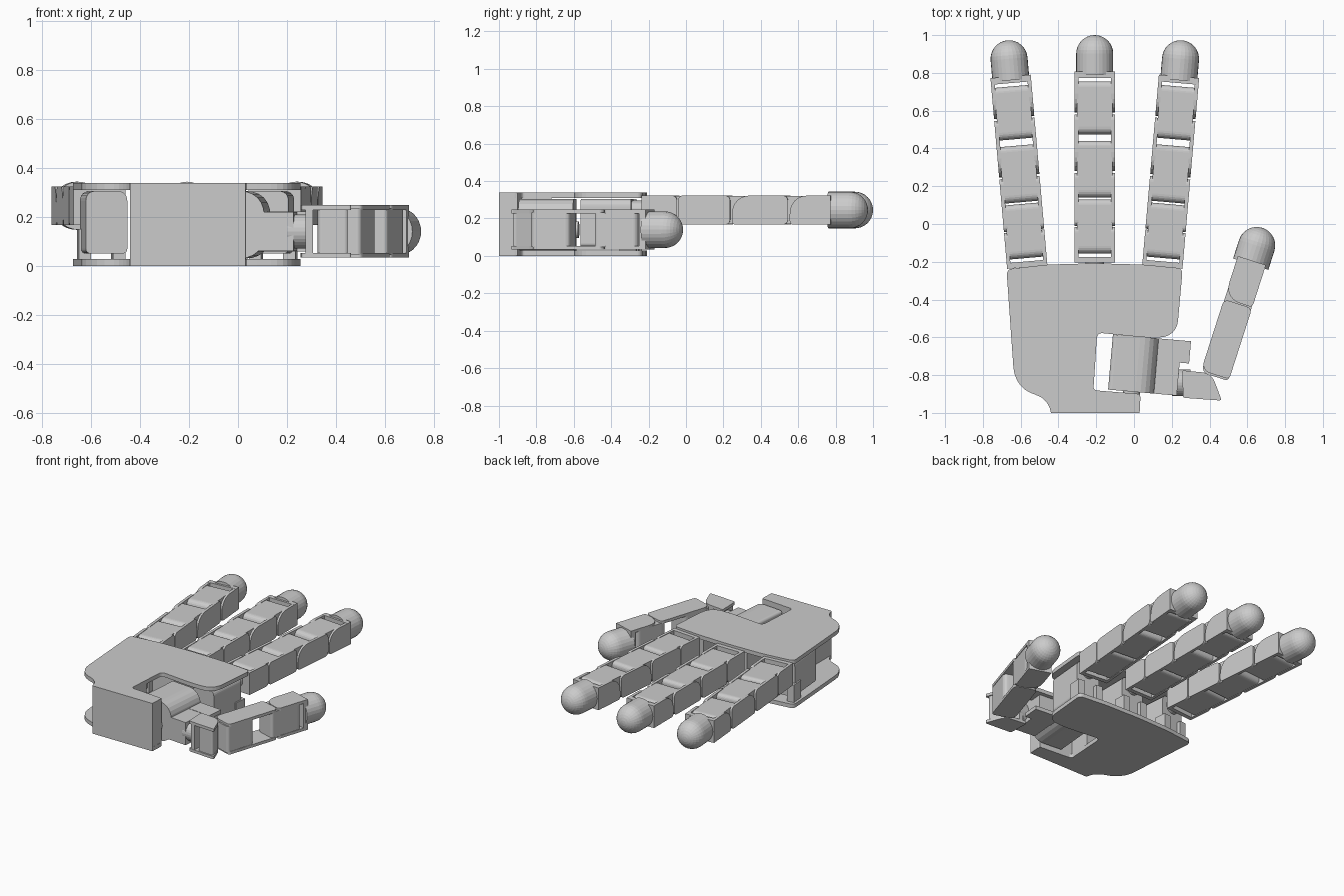
import bpy, bmesh
from math import radians, sin, cos, pi
from mathutils import Matrix, Vector

if "Cube" in bpy.data.objects:
    bpy.data.objects.remove(bpy.data.objects["Cube"])

I = Matrix.Identity(4)


def finish(name, bm, mat):
    bmesh.ops.remove_doubles(bm, verts=bm.verts, dist=1e-5)
    bmesh.ops.recalc_face_normals(bm, faces=bm.faces)
    me = bpy.data.meshes.new(name)
    bm.to_mesh(me)
    bm.free()
    ob = bpy.data.objects.new(name, me)
    ob.matrix_world = mat
    bpy.context.collection.objects.link(ob)
    return ob


def fillet(pts, steps=6):
    """Turn (u, v, radius) corners into a rounded outline."""
    out = []
    for i, (u, v, r) in enumerate(pts):
        p = Vector((u, v))
        if r == 0:
            out.append(p)
            continue
        a = Vector(pts[i - 1][:2]) - p
        b = Vector(pts[(i + 1) % len(pts)][:2]) - p
        a, b = p + a.normalized() * r, p + b.normalized() * r
        for k in range(steps + 1):
            t = k / steps
            w = (1 - t) ** 2, 2 * t * (1 - t) * 0.85, t * t
            out.append((a * w[0] + p * w[1] + b * w[2]) / sum(w))
    return out


def prism(name, pts, axis, lo, hi, mat=I):
    """Extrude a rounded outline along the given axis."""
    place = {'x': lambda u, v, w: (w, u, v), 'y': lambda u, v, w: (u, w, v),
             'z': lambda u, v, w: (u, v, w)}[axis]
    outline = fillet(pts)
    bm = bmesh.new()
    a = [bm.verts.new(place(u, v, lo)) for u, v in outline]
    b = [bm.verts.new(place(u, v, hi)) for u, v in outline]
    bm.faces.new(a)
    bm.faces.new(b)
    n = len(a)
    for i in range(n):
        bm.faces.new((a[i], a[(i + 1) % n], b[(i + 1) % n], b[i]))
    return finish(name, bm, mat)


def box(name, x, y, z, mat=I):
    pts = [(x[0], y[0], 0), (x[1], y[0], 0), (x[1], y[1], 0), (x[0], y[1], 0)]
    return prism(name, pts, 'z', z[0], z[1], mat)


def lathe(name, prof, mat):
    """Spin a (radius, y) profile about the y axis."""
    bm = bmesh.new()
    vs = [bm.verts.new((r, y, 0)) for r, y in prof]
    es = [bm.edges.new(e) for e in zip(vs, vs[1:])]
    bmesh.ops.spin(bm, geom=vs + es, cent=(0, 0, 0), axis=(0, 1, 0), angle=2 * pi, steps=28)
    return finish(name, bm, mat)


def place(x, y, z, turn=0, roll=0):
    return Matrix.Translation((x, y, z)) @ Matrix.Rotation(radians(turn), 4, 'Z') @ \
        Matrix.Rotation(radians(roll), 4, 'Y')


W, B, T = 0.107, 0.093, 0.078      # half bracket width, body width, thickness


def lobe(y0, y1, r, t=T):
    return [(y0, -t, 0.02), (y1, -t, 0.03), (y1, t, 0.03), (y0, t, r)]


def finger(name, mat, plates, bodies, end, tip):
    # side plates of the brackets
    for i, (y0, y1, r) in enumerate(plates):
        for s, side in ((-1, "left"), (1, "right")):
            lo, hi = sorted((s * (B - 0.006), s * W))
            prism(f"{name}_plate_{i}_{side}", lobe(y0, y1, r), 'x', lo, hi, mat)
    # motor bodies
    for i, (y0, y1) in enumerate(bodies):
        prism(f"{name}_motor_{i}", lobe(y0, y1, 0.04, T - 0.003), 'x', -B, B, mat)
    # end bracket and domed tip
    box(f"{name}_end_bracket", (-W, W), (end, end + 0.035), (-T, T), mat)
    r, y0 = 0.098, end + 0.015
    arc = [(r * cos(a * pi / 16), tip - r + r * sin(a * pi / 16)) for a in range(8)]
    lathe(f"{name}_tip", [(0, y0), (r, y0)] + arc + [(0, tip)], mat)


# palm plates, with the notch for the thumb
palm = [(-0.44, -1, 0), (0.03, -1, 0), (0.035, -0.9, 0.02), (-0.215, -0.88, 0.02),
        (-0.195, -0.575, 0.03), (0.05, -0.6, 0.03), (0.225, -0.6, 0.09), (0.258, -0.235, 0.03),
        (0.05, -0.215, 0.03), (-0.21, -0.208, 0.05), (-0.46, -0.215, 0.03),
        (-0.675, -0.24, 0.03), (-0.63, -0.88, 0.12), (-0.45, -0.92, 0.08)]
for name, z in (("palm_bottom_plate", 0), ("palm_top_plate", 0.31)):
    prism(name, palm, 'z', z, z + 0.028)

# wrist block between the plates
wrist = [(-0.44, -1, 0), (0.03, -1, 0), (0.033, -0.9, 0), (-0.217, -0.88, 0),
         (-0.21, -0.72, 0), (-0.44, -0.72, 0)]
prism("wrist_block", wrist, 'z', 0.001, 0.337)

# three fingers, each with a spread motor in the palm
plates = [(0, 0.19, 0.02), (0.195, 0.475, 0.03), (0.485, 0.785, 0.1), (0.795, 1.0, 0.1)]
bodies = [(0.048, 0.335), (0.345, 0.645), (0.68, 0.96)]
for name, x, y, turn in (("left_finger", -0.565, -0.228, 5), ("middle_finger", -0.208, -0.205, 0),
                         ("right_finger", 0.15, -0.228, -5)):
    m = place(x, y, 0.245, turn)
    finger(name, m, plates, bodies, 0.978, 1.205)
    box(name + "_base_bracket", (-W, W), (0, 0.03), (-T, T), m)
    lathe(name + "_pivot", [(0, -0.08), (0.05, -0.08), (0.05, 0.005), (0, 0.005)], m)
    p = place(x, y, 0, turn)
    prism(name + "_spread_motor", [(-0.085, 0.05, 0.02), (0.085, 0.05, 0.02),
          (0.085, 0.305, 0.04), (-0.085, 0.305, 0.04)], 'y', -0.33, -0.06, p)
    for s in (-1, 1):
        box(name + "_motor_post", (s * 0.07 - 0.025, s * 0.07 + 0.025), (-0.12, -0.03),
            (0.02, 0.15), p)

# thumb base motor with rounded outer edges, and its swing bracket
m = place(0, -0.743, 0, -5)
prism("thumb_base_motor", [(-0.125, 0.03, 0.02), (0.12, 0.03, 0.1), (0.12, 0.305, 0.1),
      (-0.125, 0.305, 0.02)], 'y', -0.145, 0.148, m)
box("thumb_swing_motor", (0.06, 0.24), (-0.145, 0.12), (0.06, 0.22), m)
box("thumb_swing_arm", (0.05, 0.29), (0.03, 0.148), (0.195, 0.222), m)
box("thumb_swing_arm_lower", (0.05, 0.29), (0.03, 0.148), (0.058, 0.085), m)
lathe("thumb_base_axle", [(0, -0.158), (0.045, -0.158), (0.045, 0.17), (0, 0.17)],
      place(0, -0.743, 0.14, -5))
lathe("thumb_hub", [(0, 0), (0.07, 0), (0.07, 0.1), (0, 0.1)], place(0.2, -0.84, 0.14, -90))

# thumb corner bracket
corner = [(0.255, -0.775, 0.01), (0.41, -0.79, 0.05), (0.465, -0.935, 0.015), (0.26, -0.92, 0.01)]
for name, z in (("thumb_corner_lower", 0.033), ("thumb_corner_upper", 0.227)):
    prism(name, corner, 'z', z, z + 0.02)
box("thumb_corner_wall", (0.275, 0.305), (-0.92, -0.78), (0.034, 0.246))
prism("thumb_corner_motor", [(0.325, -0.79, 0.02), (0.41, -0.79, 0.04), (0.452, -0.925, 0.02),
      (0.325, -0.915, 0.02)], 'z', 0.04, 0.24)

# thumb: a short finger rolled on its side
finger("thumb", place(0.41, -0.86, 0.14, -17.8, -90),
       [(0.065, 0.46, 0.05), (0.465, 0.70, 0.09)], [(0.055, 0.27), (0.41, 0.65)], 0.665, 0.882)
